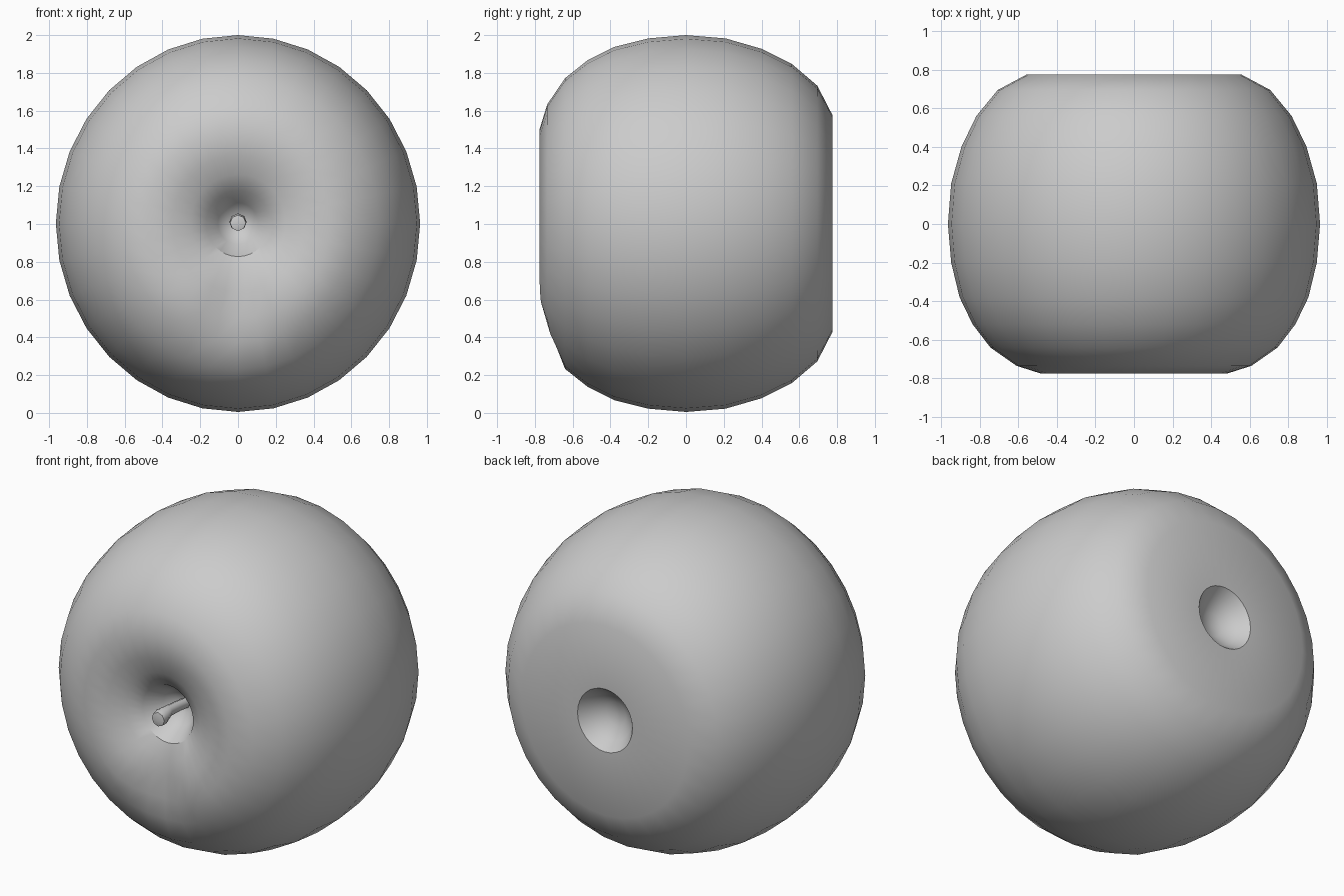
import bpy, bmesh, math
from mathutils import Vector

if "Cube" in bpy.data.objects:
    bpy.data.objects.remove(bpy.data.objects["Cube"])

CZ, SEG, SQUASH = 1.0025, 32, 0.967


def finish(bm, name, angle):
    bmesh.ops.recalc_face_normals(bm, faces=bm.faces)
    mesh = bpy.data.meshes.new(name)
    bm.to_mesh(mesh)
    bm.free()
    ob = bpy.data.objects.new(name, mesh)
    bpy.context.collection.objects.link(ob)
    bpy.ops.object.select_all(action='DESELECT')
    bpy.context.view_layer.objects.active = ob
    ob.select_set(True)
    bpy.ops.object.shade_smooth_by_angle(angle=math.radians(angle))
    return ob


def skin(bm, rings):
    for a, b in zip(rings, rings[1:]):
        n = len(a)
        for i in range(n):
            j = (i + 1) % n
            bm.faces.new((a[i], a[j], b[j], b[i]))


def cap(bm, ring, point):
    tip = bm.verts.new(point)
    for i in range(len(ring)):
        bm.faces.new((ring[i], ring[(i + 1) % len(ring)], tip))


# Apple body: (radius, y) profile from the stem hollow to the base dimple
profile = [(.05, -.51), (.11, -.56), (.175, -.67), (.26, -.715), (.36, -.755),
           (.50, -.775), (.63, -.735), (.77, -.64), (.865, -.52), (.935, -.38),
           (.98, -.2), (.9975, 0), (.98, .21), (.925, .40), (.845, .56),
           (.73, .695), (.575, .775), (.19, .775), (.14, .715), (.07, .67)]
bm = bmesh.new()
rings = []
for r, y in profile:
    ring = []
    for i in range(SEG):
        a = 2 * math.pi * i / SEG
        # shallow notch at the lower front of the rim
        off = math.degrees(math.acos(max(-1, min(1, -math.cos(a)))))
        notch = 0
        if y < -.7 and r > .2:
            notch = .075 * math.exp(-(off / 22) ** 2) * min(1, (r - .2) / .2)
            notch *= .6 if r > .6 else 1
        ring.append(bm.verts.new((r * SQUASH * math.sin(a), y + notch,
                                  CZ + r * math.cos(a))))
    rings.append(ring)
skin(bm, rings)
cap(bm, rings[0], (0, -.50, CZ))
cap(bm, rings[-1], (0, .66, CZ))
finish(bm, "apple_body", 32)

# Stem: short bent tube, thicker at the tip
bm = bmesh.new()
rings = []
for y, z, r in [(-.46, 1.0, .03), (-.58, 1.015, .03), (-.67, 1.02, .032),
                (-.73, 1.01, .046), (-.765, 1.005, .042)]:
    rings.append([bm.verts.new((r * math.sin(k * math.pi / 4), y,
                                z + r * math.cos(k * math.pi / 4)))
                  for k in range(8)])
skin(bm, rings)
cap(bm, rings[0], (0, -.45, 1.0))
cap(bm, rings[-1], (0, -.775, 1.0))
finish(bm, "stem", 50)
